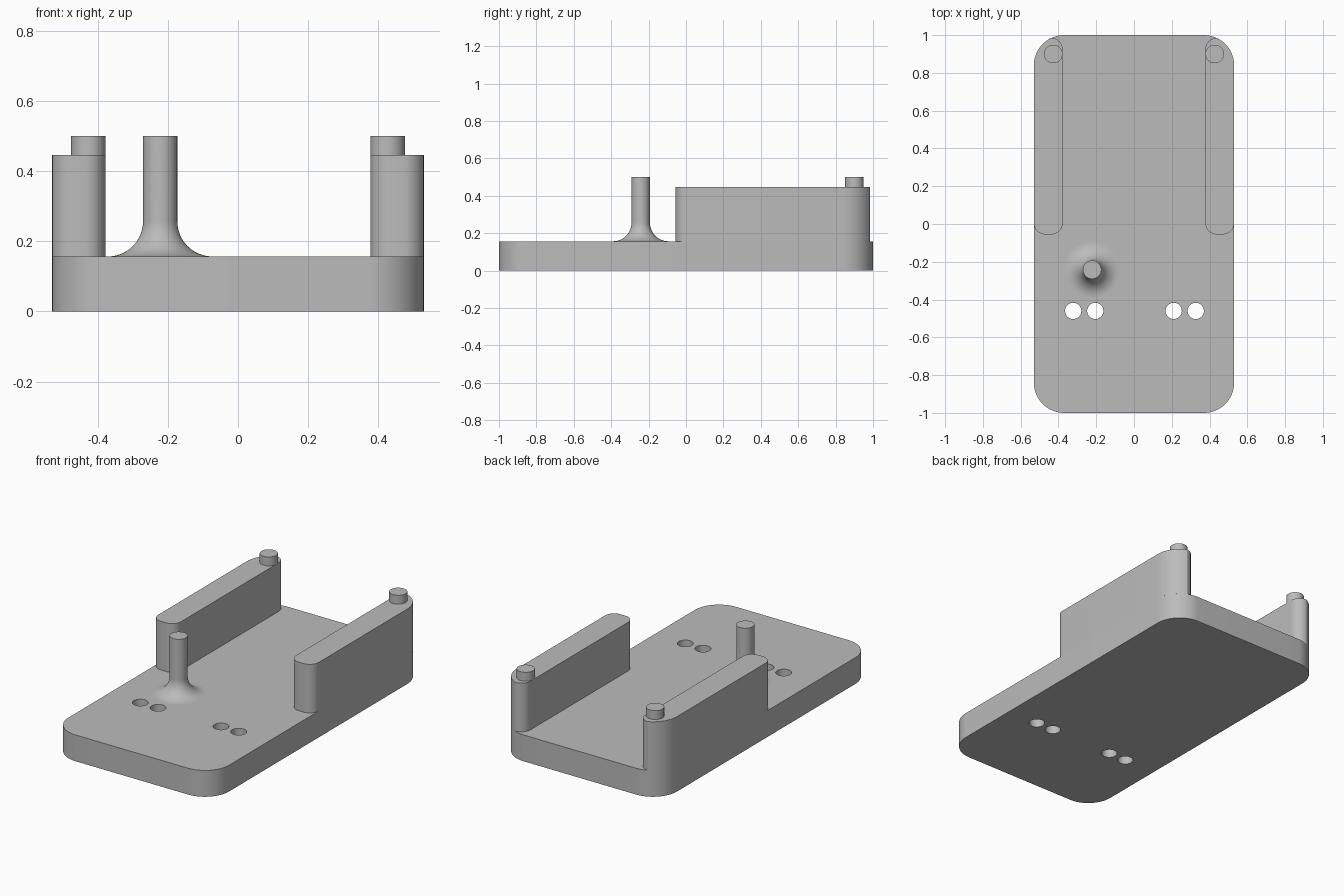
import bpy, bmesh, math
from mathutils import Vector

default = bpy.data.objects.get("Cube")
if default:
    bpy.data.objects.remove(default, do_unlink=True)

grey = bpy.data.materials.new("plain grey")
grey.use_nodes = True
grey.diffuse_color = (0.5, 0.5, 0.5, 1)
grey.node_tree.nodes["Principled BSDF"].inputs["Base Color"].default_value = (0.5, 0.5, 0.5, 1)

HALF_W, HALF_L, BASE_TOP, WALL_TOP, PEG_TOP = 0.53, 1.0, 0.157, 0.447, 0.5
CORNER = 0.16


def arc(cx, cy, r, start, end, steps=16):
    angles = [math.radians(start + (end - start) * i / steps) for i in range(steps + 1)]
    return [(cx + r * math.cos(a), cy + r * math.sin(a)) for a in angles]


def finish(name, bm):
    bmesh.ops.remove_doubles(bm, verts=bm.verts, dist=1e-5)
    bmesh.ops.recalc_face_normals(bm, faces=bm.faces)
    mesh = bpy.data.meshes.new(name)
    bm.to_mesh(mesh)
    bm.free()
    mesh.materials.append(grey)
    obj = bpy.data.objects.new(name, mesh)
    bpy.context.collection.objects.link(obj)
    return obj


def prism(name, outline, z0, z1):
    bm = bmesh.new()
    face = bm.faces.new([bm.verts.new((x, y, z0)) for x, y in outline])
    top = bmesh.ops.extrude_face_region(bm, geom=[face])["geom"]
    verts = [v for v in top if isinstance(v, bmesh.types.BMVert)]
    bmesh.ops.translate(bm, verts=verts, vec=(0, 0, z1 - z0))
    return finish(name, bm)


def cylinder(name, x, y, r, z0, z1):
    return prism(name, arc(x, y, r, 0, 360, 48)[:-1], z0, z1)


def smooth(obj):
    bpy.ops.object.select_all(action="DESELECT")
    obj.select_set(True)
    bpy.context.view_layer.objects.active = obj
    bpy.ops.object.shade_smooth_by_angle(angle=math.radians(30))


# Base plate with rounded corners
cx, cy = HALF_W - CORNER, HALF_L - CORNER
outline = (arc(cx, cy, CORNER, 0, 90) + arc(-cx, cy, CORNER, 90, 180)
           + arc(-cx, -cy, CORNER, 180, 270) + arc(cx, -cy, CORNER, 270, 360))
base = prism("base_plate", outline, 0, BASE_TOP)

# Two pairs of through holes
for i, x in enumerate((-0.322, -0.205, 0.21, 0.327)):
    cutter = cylinder(f"hole_cutter_{i + 1}", x, -0.46, 0.043, -0.1, 0.3)
    cutter.hide_render = True
    cutter.hide_viewport = True
    cut = base.modifiers.new("hole", "BOOLEAN")
    cut.operation = "DIFFERENCE"
    cut.solver = "EXACT"
    cut.object = cutter

# Apply the cuts and drop the cutters
bpy.context.view_layer.update()
cut_mesh = bpy.data.meshes.new_from_object(base.evaluated_get(bpy.context.evaluated_depsgraph_get()))
base.modifiers.clear()
base.data = cut_mesh
for obj in [o for o in bpy.data.objects if o.name.startswith("hole_cutter")]:
    bpy.data.objects.remove(obj, do_unlink=True)
smooth(base)

# Side walls: the outer back corner follows the plate, the others are tighter
INNER, FRONT, BACK, R = 0.378, -0.055, 0.985, 0.06
sweep = math.degrees(math.asin((BACK - cy) / CORNER))
wall = (arc(cx, cy, CORNER, 0, sweep) + arc(INNER + R, BACK - R, R, 90, 180)
        + arc(INNER + R, FRONT + R, R, 180, 270)
        + arc(HALF_W - R, FRONT + R, R, 270, 360))
for side, s in (("left", 1), ("right", -1)):
    smooth(prism(f"{side}_wall", [(s * x, y) for x, y in wall], BASE_TOP, WALL_TOP))
    smooth(cylinder(f"{side}_peg", s * 0.427, 0.9, 0.049, WALL_TOP, PEG_TOP))

# Post with a flared foot, turned from a profile
POST_R, FLARE = 0.049, 0.1
profile = [(0, BASE_TOP)] + arc(POST_R + FLARE, BASE_TOP + FLARE, FLARE, 270, 180)
profile += [(POST_R, PEG_TOP), (0, PEG_TOP)]
bm = bmesh.new()
verts = [bm.verts.new((r, 0, z)) for r, z in profile]
edges = [bm.edges.new(pair) for pair in zip(verts, verts[1:])]
bmesh.ops.spin(bm, geom=verts + edges, cent=(0, 0, 0), axis=(0, 0, 1),
               angle=math.tau, steps=48, use_duplicate=False)
bmesh.ops.translate(bm, verts=bm.verts, vec=Vector((-0.222, -0.242, 0)))
smooth(finish("flared_post", bm))
